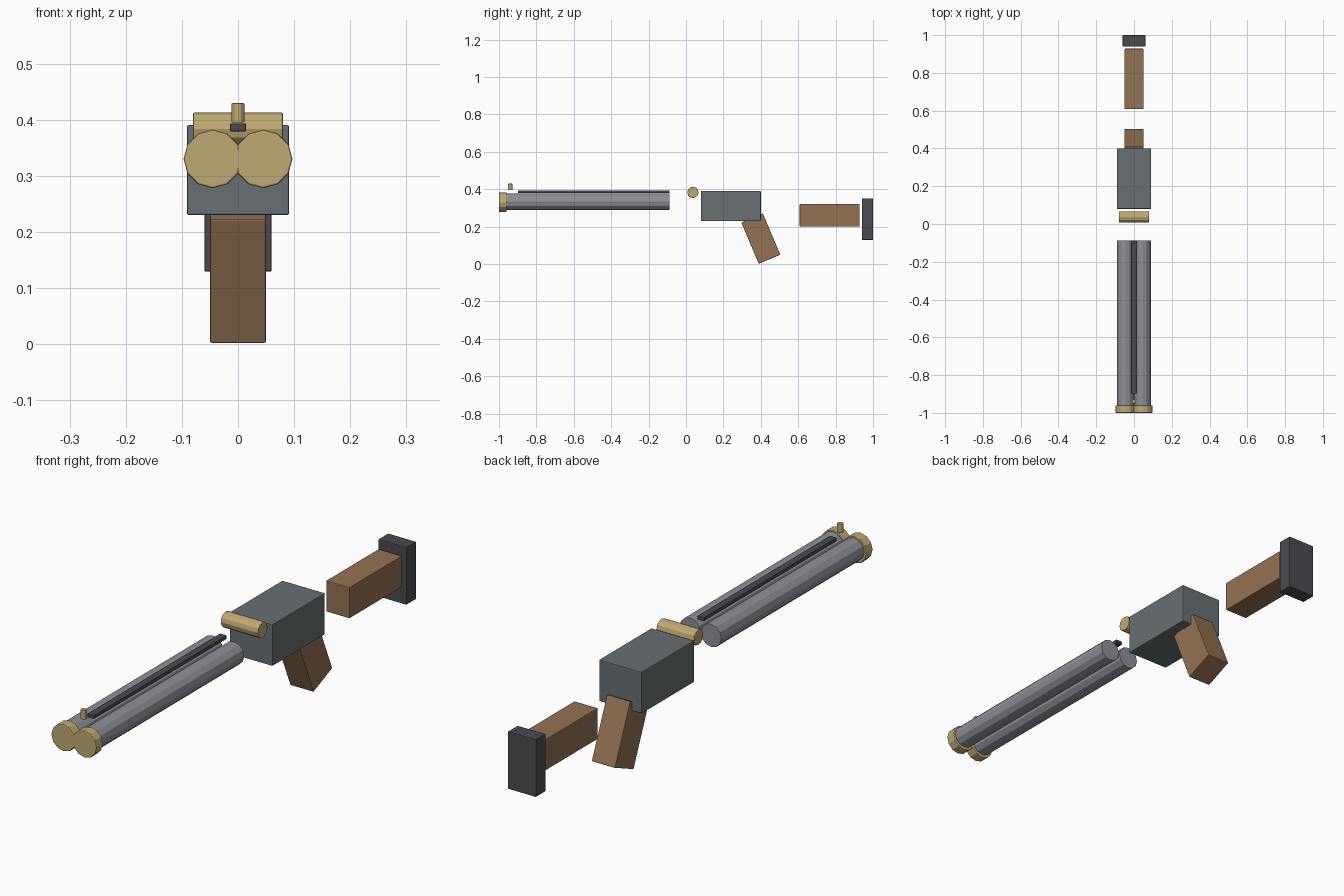
import bpy, bmesh, math
from mathutils import Matrix

if "Cube" in bpy.data.objects:
    bpy.data.objects.remove(bpy.data.objects["Cube"])


def material(name, rgb):
    m = bpy.data.materials.new(name)
    m.diffuse_color = (*rgb, 1)
    m.use_nodes = True
    m.node_tree.nodes["Principled BSDF"].inputs["Base Color"].default_value = m.diffuse_color
    return m


STEEL = material("barrel_steel", (0.27, 0.28, 0.31))
IRON = material("receiver_iron", (0.14, 0.16, 0.17))
DARK = material("dark_rubber", (0.065, 0.07, 0.078))
BRASS = material("brass", (0.52, 0.40, 0.17))
WOOD = material("wood", (0.29, 0.17, 0.085))


def finish(name, bm, matrix, mat, bevel):
    bmesh.ops.recalc_face_normals(bm, faces=bm.faces)
    me = bpy.data.meshes.new(name)
    bm.to_mesh(me)
    bm.free()
    ob = bpy.data.objects.new(name, me)
    ob.matrix_world = matrix
    bpy.context.collection.objects.link(ob)
    me.materials.append(mat)
    # Soften box edges and cylinder rims, leaving the side facets flat
    mod = ob.modifiers.new("edge_bevel", 'BEVEL')
    mod.width = bevel
    mod.segments = 2
    mod.limit_method = 'ANGLE'
    mod.angle_limit = math.radians(50)
    return ob


def box(name, centre, size, mat, tilt=0, bevel=0.003):
    bm = bmesh.new()
    bmesh.ops.create_cube(bm, size=1)
    bmesh.ops.scale(bm, vec=size, verts=bm.verts)
    return finish(name, bm, Matrix.Translation(centre) @ Matrix.Rotation(tilt, 4, 'X'), mat, bevel)


def cylinder(name, centre, radius, length, axis, mat, sides=12, bevel=0.003):
    bm = bmesh.new()
    bmesh.ops.create_cone(bm, cap_ends=True, segments=sides,
                          radius1=radius, radius2=radius, depth=length)
    turn = {'X': Matrix.Rotation(math.pi / 2, 4, 'Y'),
            'Y': Matrix.Rotation(math.pi / 2, 4, 'X'),
            'Z': Matrix.Identity(4)}[axis]
    return finish(name, bm, Matrix.Translation(centre) @ turn, mat, bevel)


# Twin barrels with brass muzzle rings
for side, x in (("left", -0.045), ("right", 0.045)):
    cylinder(f"{side}_barrel", (x, -0.524, 0.333), 0.044, 0.872, 'Y', STEEL, bevel=0.001)
    cylinder(f"{side}_muzzle_ring", (x, -0.98, 0.33), 0.052, 0.04, 'Y', BRASS)

# Sighting rib and bead
box("sight_rib", (0, -0.493, 0.386), (0.029, 0.81, 0.015), DARK)
cylinder("bead_sight", (0, -0.94, 0.412), 0.0115, 0.035, 'Z', BRASS, bevel=0.002)

# Hinge pin and receiver
cylinder("hinge_pin", (0, 0.037, 0.383), 0.03, 0.16, 'X', BRASS)
box("receiver", (0, 0.24, 0.31), (0.182, 0.32, 0.16), IRON)

# Grip, stock and butt pad
box("grip", (0, 0.40, 0.136), (0.10, 0.125, 0.24), WOOD, tilt=0.4)
box("stock", (0, 0.768, 0.261), (0.10, 0.32, 0.12), WOOD)
box("butt_pad", (0, 0.97, 0.24), (0.12, 0.06, 0.222), DARK)
